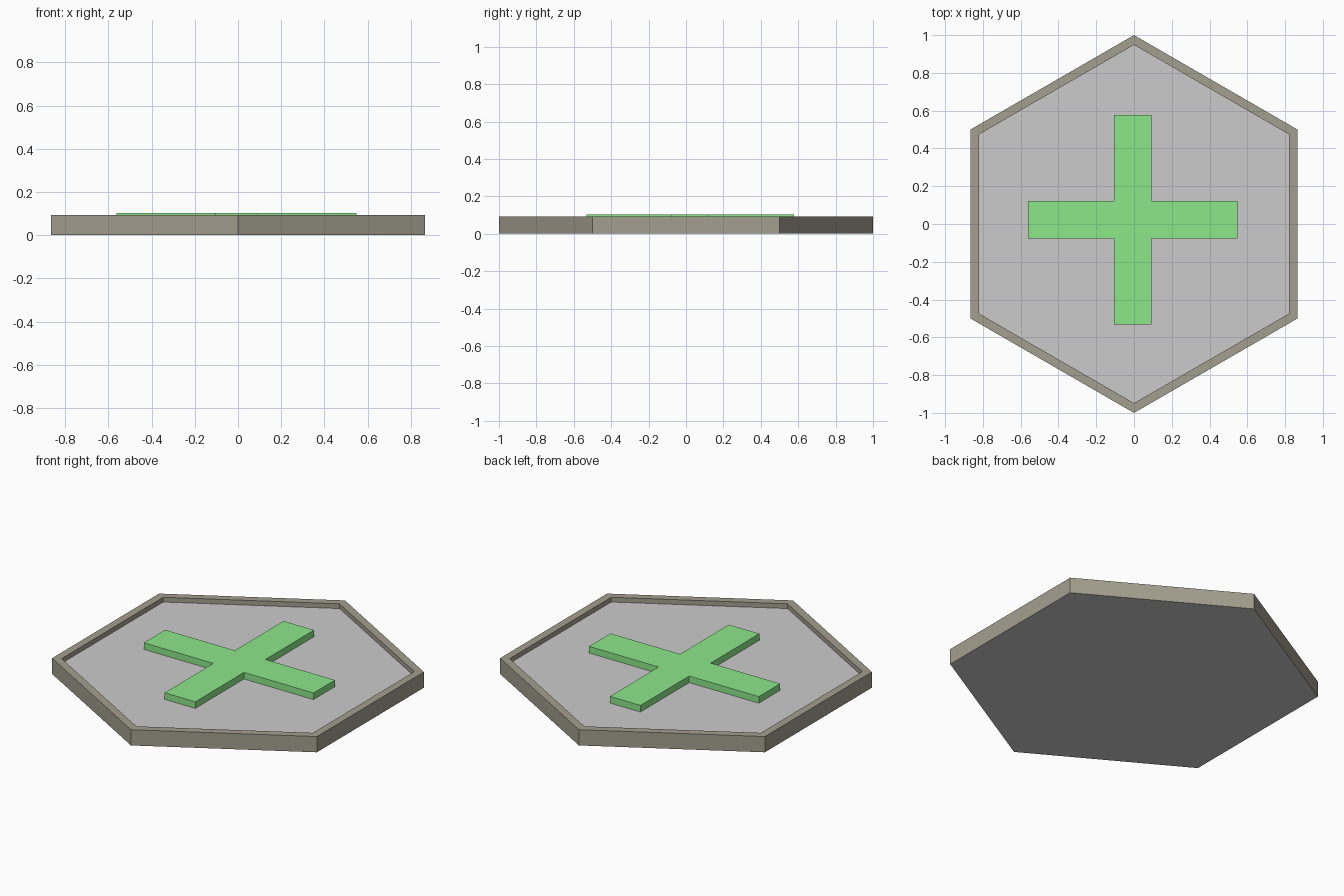
import bpy
import bmesh
import math
from mathutils import Matrix, Vector

if "Cube" in bpy.data.objects:
    bpy.data.objects.remove(bpy.data.objects["Cube"])

RIM_TOP, FLOOR, CROSS_TOP = 0.093, 0.065, 0.104
OUTER, INNER = 1.0, 0.94


def material(name, rgb):
    mat = bpy.data.materials.new(name)
    mat.diffuse_color = (*rgb, 1.0)
    mat.use_nodes = True
    mat.node_tree.nodes["Principled BSDF"].inputs["Base Color"].default_value = mat.diffuse_color
    return mat


def finish(bm, name, mats):
    bmesh.ops.recalc_face_normals(bm, faces=bm.faces[:])
    mesh = bpy.data.meshes.new(name)
    bm.to_mesh(mesh)
    bm.free()
    for mat in mats:
        mesh.materials.append(mat)
    obj = bpy.data.objects.new(name, mesh)
    bpy.context.collection.objects.link(obj)
    return obj


grey = material("tile_grey", (0.69, 0.69, 0.69))
brown = material("rim_brown", (0.37, 0.345, 0.275))
green = material("cross_green", (0.265, 0.8, 0.255))

# Hexagonal tile: grey floor and underside, brown raised rim
bm = bmesh.new()
bmesh.ops.create_cone(bm, cap_ends=True, segments=6, radius1=OUTER, radius2=OUTER,
                      depth=RIM_TOP, matrix=Matrix.Translation((0, 0, RIM_TOP / 2)))
corner = bm.verts[:][0].co
turn = math.pi / 2 - math.atan2(corner.y, corner.x)  # put a corner on +y
bmesh.ops.rotate(bm, verts=bm.verts[:], matrix=Matrix.Rotation(turn, 3, 'Z'))
bm.normal_update()
floor = next(f for f in bm.faces if f.normal.z > 0.9)
underside = next(f for f in bm.faces if f.normal.z < -0.9)
border = (OUTER - INNER) * math.cos(math.pi / 6)
bmesh.ops.inset_region(bm, faces=[floor], thickness=border)
bmesh.ops.inset_region(bm, faces=[floor], thickness=0.0)
for v in floor.verts:
    v.co.z = FLOOR
for f in bm.faces:
    f.material_index = 0 if f in (floor, underside) else 1
finish(bm, "hexagonal_tile", [grey, brown])

# Plus-shaped marker standing on the floor, slightly off centre
LONG, HALF = 0.555, 0.10
arm = [Vector((HALF, HALF, FLOOR)), Vector((HALF, LONG, FLOOR)), Vector((-HALF, LONG, FLOOR))]
bm = bmesh.new()
verts = []
for i in range(4):
    rot = Matrix.Rotation(i * math.pi / 2, 3, 'Z')
    verts += [bm.verts.new(rot @ p) for p in arm]
base = bm.faces.new(verts)
top = bmesh.ops.extrude_face_region(bm, geom=[base], use_keep_orig=True)
bmesh.ops.translate(bm, vec=(0, 0, CROSS_TOP - FLOOR),
                    verts=[g for g in top["geom"] if isinstance(g, bmesh.types.BMVert)])
cross = finish(bm, "plus_marker", [green])
cross.location = (-0.007, 0.023, 0)
